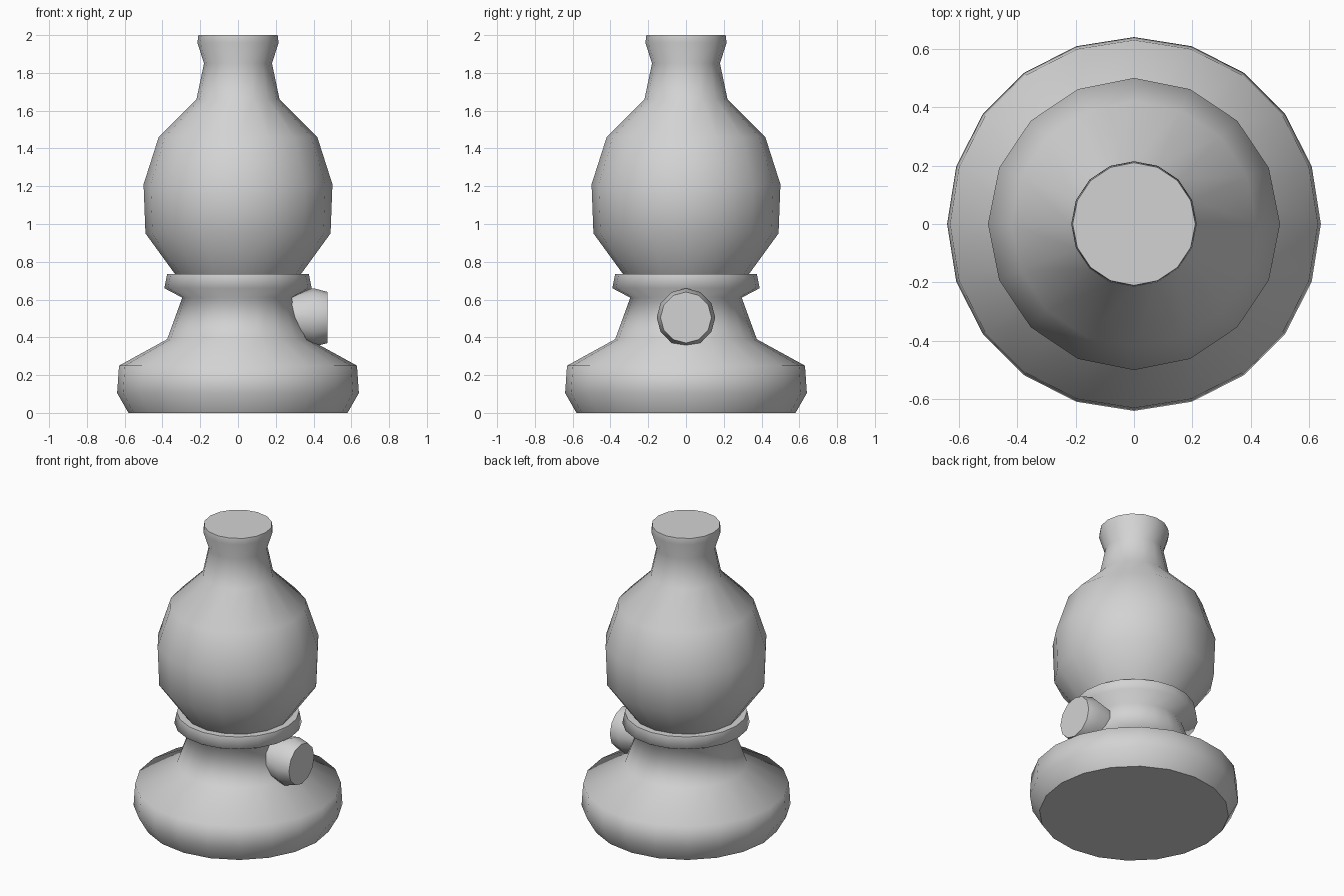
import bpy
import bmesh
import math
from mathutils import Matrix

default = bpy.data.objects.get("Cube")
if default:
    bpy.data.objects.remove(default, do_unlink=True)

grey = bpy.data.materials.new("plain_grey")
grey.use_nodes = True
colour = (0.65, 0.65, 0.65, 1)
grey.diffuse_color = colour
grey.node_tree.nodes["Principled BSDF"].inputs["Base Color"].default_value = colour


def turned_part(name, profile, sides, axis=Matrix.Identity(4)):
    """Turn (radius, height) points into a smooth solid with flat end caps."""
    bm = bmesh.new()
    rings = []
    for radius, height in profile:
        angles = [math.tau * i / sides for i in range(sides)]
        rings.append([bm.verts.new((radius * math.cos(a), radius * math.sin(a), height))
                      for a in angles])
    for low, high in zip(rings, rings[1:]):
        for i in range(sides):
            j = (i + 1) % sides
            bm.faces.new((low[i], low[j], high[j], high[i])).smooth = True
    caps = [bm.faces.new(rings[0][::-1]), bm.faces.new(rings[-1])]
    for cap in caps:
        for edge in cap.edges:
            edge.smooth = False
    bm.transform(axis)
    bmesh.ops.recalc_face_normals(bm, faces=bm.faces[:])
    mesh = bpy.data.meshes.new(name)
    bm.to_mesh(mesh)
    bm.free()
    mesh.materials.append(grey)
    part = bpy.data.objects.new(name, mesh)
    bpy.context.collection.objects.link(part)
    return part


# Wide foot, waist and collar
turned_part("lamp_base", [(0.58, 0), (0.64, 0.105), (0.63, 0.25), (0.375, 0.39),
                          (0.295, 0.61), (0.39, 0.66), (0.375, 0.735)], 20)

# Bulging globe with a flared chimney
turned_part("glass_chimney", [(0.33, 0.73), (0.49, 0.95), (0.5, 1.21), (0.42, 1.46),
                              (0.22, 1.66), (0.18, 1.85), (0.215, 1.96), (0.21, 2.0)], 16)

# Wick knob pointing out to the left side
turned_part("wick_knob", [(0.11, 0.2), (0.155, 0.4), (0.135, 0.475)], 12,
            Matrix.Translation((0, 0, 0.505)) @ Matrix.Rotation(math.pi / 2, 4, "Y"))
